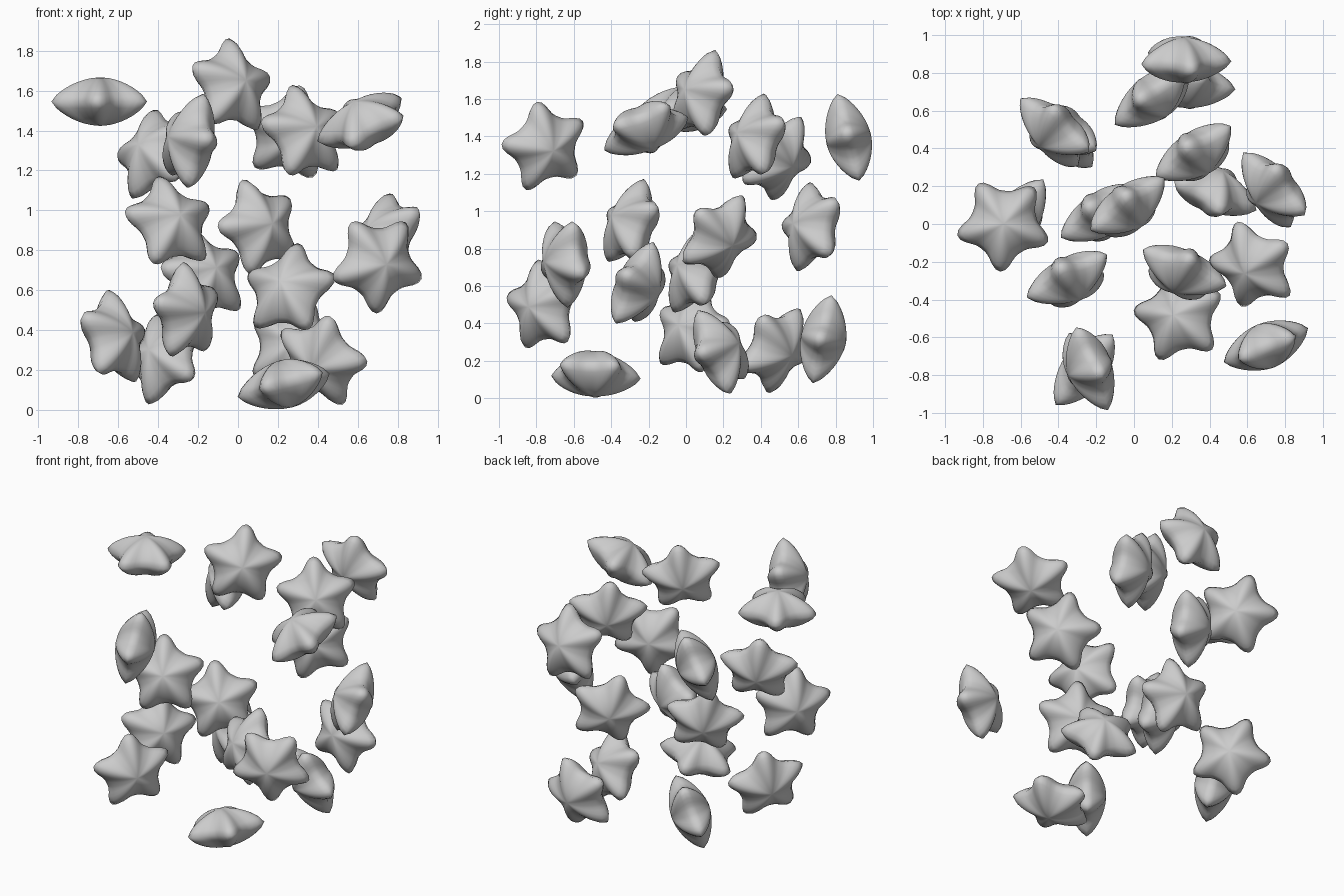
import bpy, bmesh
from math import radians, cos, sin, tau
from mathutils import Matrix

if "Cube" in bpy.data.objects:
    bpy.data.objects.remove(bpy.data.objects["Cube"])

R, H = 0.255, 0.122      # tip radius, half thickness
SEG, RINGS = 60, 8       # steps around the outline, rings from centre to rim


def outline(a):
    """Soft five-pointed star outline, radius at angle a."""
    return R * (0.81 + 0.15 * cos(5 * a) + 0.03 * cos(10 * a))


def puffy_star_mesh():
    """Pillow-like star: tip towards +z, faces towards -y and +y."""
    bm = bmesh.new()

    def ring(f, side):
        y = side * H * max(0.0, 1 - f ** 1.8) ** 0.75
        pts = []
        for i in range(SEG):
            a = tau * i / SEG
            r = f * outline(a)
            pts.append(bm.verts.new((r * sin(a), y, r * cos(a))))
        return pts

    rim = ring(1.0, 0)
    steps = [(k / RINGS) ** 0.8 for k in range(1, RINGS)]
    for side in (-1, 1):
        pole = bm.verts.new((0, side * H, 0))
        rings = [ring(f, side) for f in steps] + [rim]
        for i in range(SEG):
            j = (i + 1) % SEG
            bm.faces.new((pole, rings[0][i], rings[0][j]))
            for inner, outer in zip(rings, rings[1:]):
                bm.faces.new((inner[i], outer[i], outer[j], inner[j]))
    bmesh.ops.recalc_face_normals(bm, faces=bm.faces)
    for f in bm.faces:
        f.smooth = True
    me = bpy.data.meshes.new("puffy_star")
    bm.to_mesh(me)
    bm.free()
    return me


# each star: centre x, y, z, then heading, upward tilt and spin in degrees
STARS = [
    # upper layer
    (-0.69, 0.00, 1.545, 0, 90, 40),
    (-0.42, 0.49, 1.285, -45, 22, -21),
    (-0.24, -0.755, 1.345, -67, 11, 15),
    (-0.03, 0.085, 1.62, 37, 15, 7),
    (0.265, 0.87, 1.385, 0, -14, 10),
    (0.33, 0.37, 1.387, 33, 16, -5),
    (0.63, -0.22, 1.44, -48, 59, 8),
    # middle layer
    (-0.34, -0.295, 0.935, 27, 20, -4),
    (0.105, 0.67, 0.915, 35, 9, -17),
    (0.735, 0.18, 0.864, -52, 23, -19),
    (0.70, -0.645, 0.735, 22, -3, 36),
    (-0.17, 0.05, 0.675, 32, 18, -9),
    (-0.26, -0.765, 0.49, 51, -1, -6),
    (0.256, -0.255, 0.60, -23, 21, 2),
    # lower layer
    (-0.622, 0.03, 0.36, 53, 14, 9),
    (-0.37, 0.48, 0.265, -43, 18, -28),
    (0.42, 0.18, 0.25, -26, -22, 20),
    (0.285, 0.735, 0.315, -5, 12, 18),
    (0.24, -0.49, 0.13, -103, 75, 31),
]

mesh = puffy_star_mesh()
for n, (x, y, z, heading, tilt, spin) in enumerate(STARS, 1):
    ob = bpy.data.objects.new(f"star_{n:02d}", mesh)
    bpy.context.collection.objects.link(ob)
    ob.matrix_world = (Matrix.Translation((x, y, z))
                       @ Matrix.Rotation(radians(heading), 4, 'Z')
                       @ Matrix.Rotation(radians(-tilt), 4, 'X')
                       @ Matrix.Rotation(radians(spin), 4, 'Y'))
